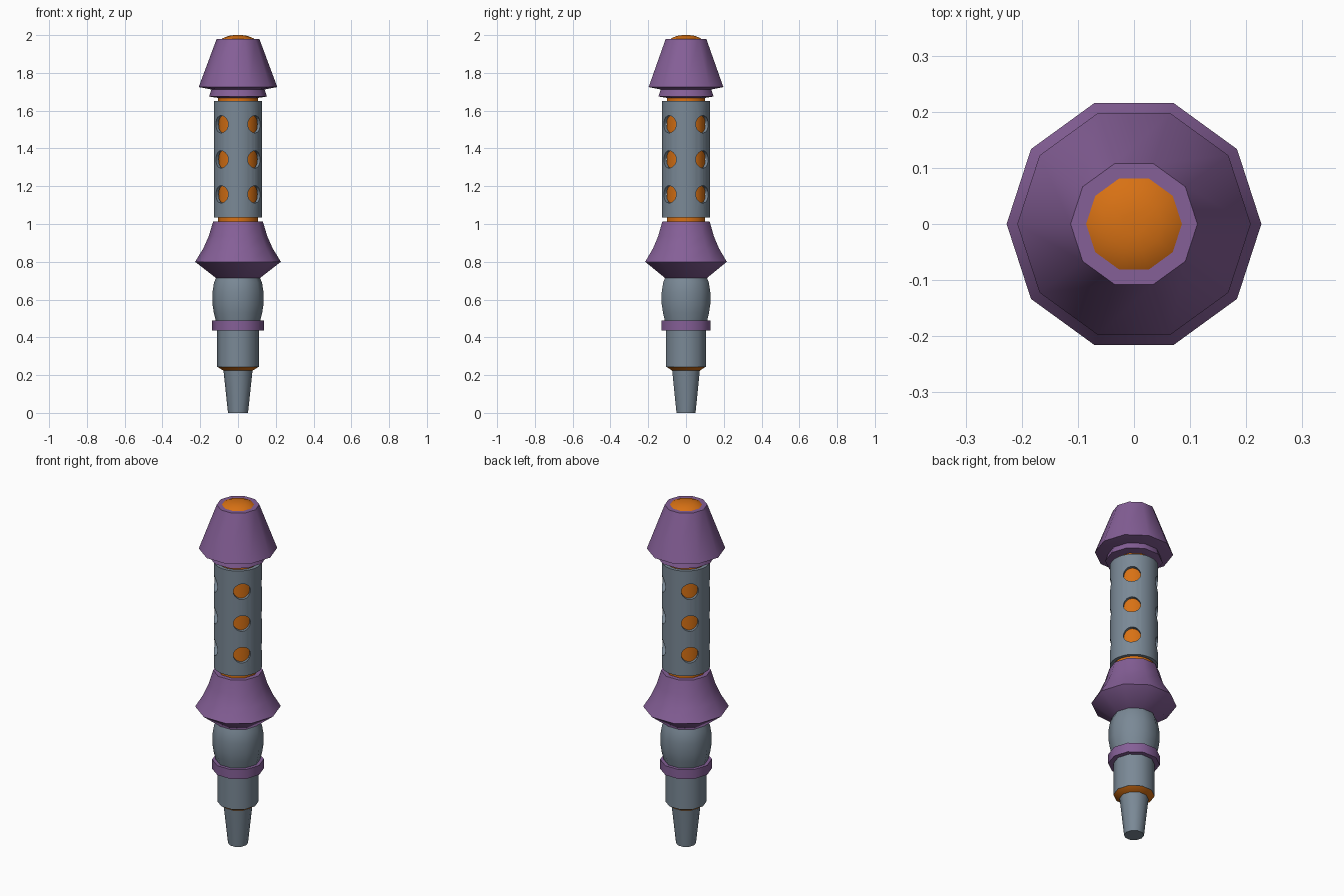
import bpy, bmesh, math
from mathutils import Matrix

if "Cube" in bpy.data.objects:
    bpy.data.objects.remove(bpy.data.objects["Cube"])


def material(name, rgb):
    m = bpy.data.materials.new(name)
    m.diffuse_color = (*rgb, 1)
    m.use_nodes = True
    m.node_tree.nodes["Principled BSDF"].inputs["Base Color"].default_value = m.diffuse_color
    return m


PURPLE = material("purple", (0.235, 0.115, 0.31))
ORANGE = material("orange", (0.68, 0.165, 0.007))
GREY = material("slate grey", (0.195, 0.25, 0.305))


def smooth(ob, angle=42):
    bpy.ops.object.select_all(action='DESELECT')
    bpy.context.view_layer.objects.active = ob
    ob.select_set(True)
    bpy.ops.object.shade_smooth_by_angle(angle=math.radians(angle))


def lathe(name, profile, mat, sides=10, closed=False):
    """Spin (radius, z) points round z; open profiles get end caps."""
    bm = bmesh.new()
    rings = []
    for r, z in profile:
        rings.append([bm.verts.new((r * math.cos(math.tau * i / sides),
                                    r * math.sin(math.tau * i / sides), z))
                      for i in range(sides)])
    pairs = list(zip(rings, rings[1:]))
    if closed:
        pairs.append((rings[-1], rings[0]))
    else:
        bm.faces.new(rings[0])
        bm.faces.new(rings[-1])
    for a, b in pairs:
        for i in range(sides):
            j = (i + 1) % sides
            bm.faces.new((a[i], a[j], b[j], b[i]))
    bmesh.ops.recalc_face_normals(bm, faces=bm.faces)
    me = bpy.data.meshes.new(name)
    bm.to_mesh(me)
    bm.free()
    me.materials.append(mat)
    ob = bpy.data.objects.new(name, me)
    bpy.context.collection.objects.link(ob)
    smooth(ob)
    return ob


# Lower stem
lathe("tip", [(0.053, 0), (0.077, 0.225)], GREY)
lathe("tip_collar", [(0.075, 0.222), (0.11, 0.245)], ORANGE)
lathe("lower_barrel", [(0.11, 0.244), (0.11, 0.45)], GREY)
lathe("lower_ring", [(0.137, 0.435), (0.137, 0.49)], PURPLE)
lathe("bulb", [(0.117, 0.485), (0.128, 0.53), (0.135, 0.575), (0.135, 0.64),
               (0.127, 0.69), (0.112, 0.725)], GREY)

# Flared guard in the middle
lathe("guard", [(0.118, 0.715), (0.227, 0.80), (0.184, 0.87),
                (0.155, 0.935), (0.132, 1.012)], PURPLE)

# Glowing core inside the perforated sleeve
lathe("core", [(0.107, 1.0), (0.107, 1.68)], ORANGE)
sleeve = lathe("sleeve", [(0.128, 1.035), (0.128, 1.65),
                          (0.109, 1.65), (0.109, 1.035)], GREY, 32, True)

# Twelve round holes: three rows of four
bm = bmesh.new()
for z in (1.157, 1.342, 1.528):
    for k in range(4):
        m = (Matrix.Translation((0, 0, z))
             @ Matrix.Rotation(math.radians(45 + 90 * k), 4, 'Z')
             @ Matrix.Translation((0.13, 0, 0))
             @ Matrix.Rotation(math.pi / 2, 4, 'Y'))
        bmesh.ops.create_cone(bm, cap_ends=True, segments=20, radius1=0.046,
                              radius2=0.046, depth=0.12, matrix=m)
me = bpy.data.meshes.new("hole_cutter")
bm.to_mesh(me)
bm.free()
me.materials.append(GREY)
cutter = bpy.data.objects.new("hole_cutter", me)
bpy.context.collection.objects.link(cutter)
cutter.hide_render = True
mod = sleeve.modifiers.new("holes", 'BOOLEAN')
mod.object = cutter
mod.operation = 'DIFFERENCE'
mod.solver = 'EXACT'
bpy.context.view_layer.objects.active = sleeve
bpy.ops.object.modifier_apply(modifier=mod.name)
bpy.data.objects.remove(cutter)
smooth(sleeve, 30)

# Cap with its collar and domed light
lathe("cap_collar", [(0.11, 1.668), (0.153, 1.675), (0.14, 1.715)], PURPLE)
lathe("cap", [(0.13, 1.71), (0.208, 1.725), (0.113, 1.98)], PURPLE)
lathe("top_light", [(0.092, 1.975), (0.08, 1.984), (0.05, 1.996), (0.02, 2.0)], ORANGE)
